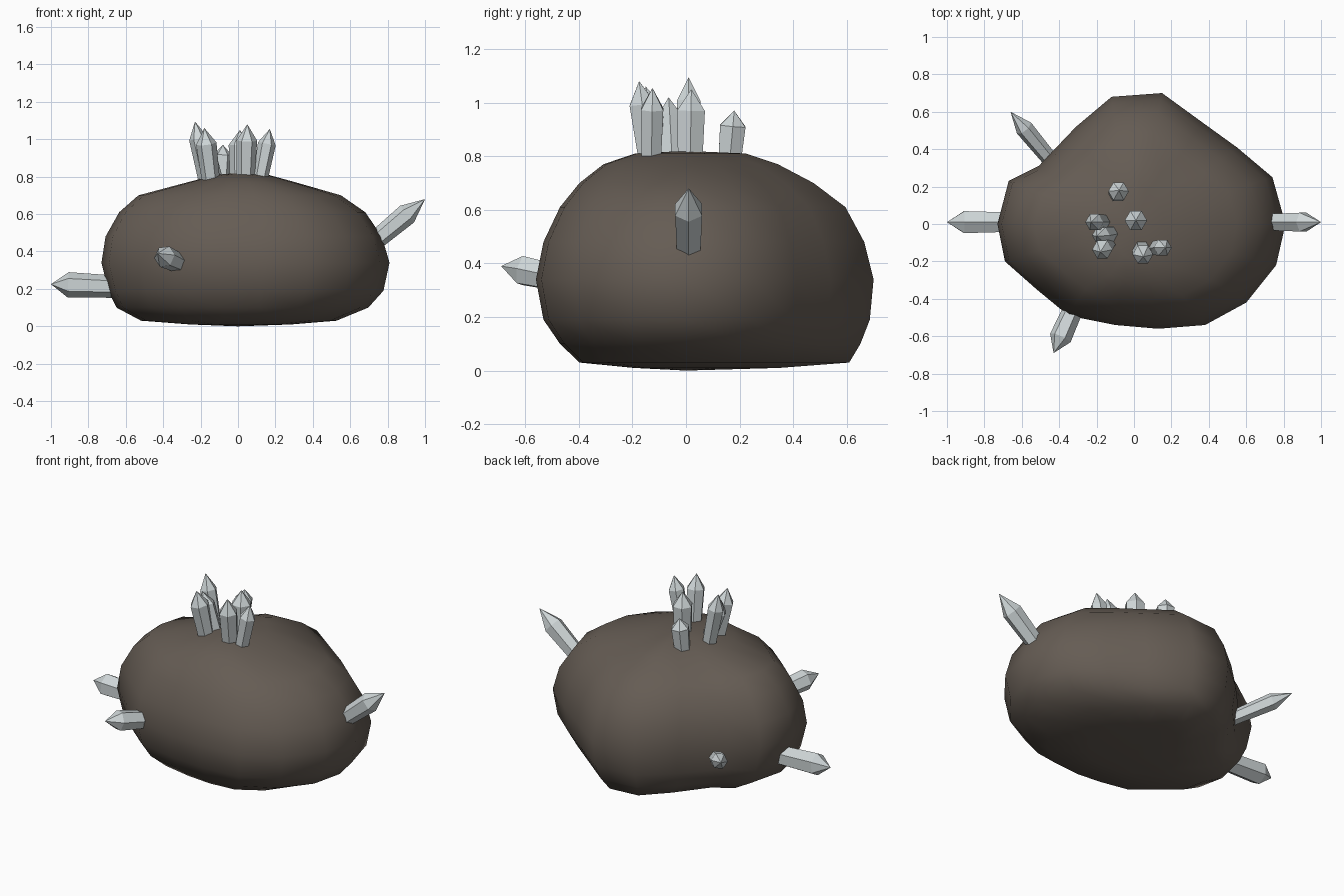
import bpy
import bmesh
from math import cos, sin, pi, radians
from mathutils import Vector

default_cube = bpy.data.objects.get("Cube")
if default_cube:
    bpy.data.objects.remove(default_cube, do_unlink=True)


def make_material(name, color):
    material = bpy.data.materials.new(name)
    material.use_nodes = True
    material.diffuse_color = color
    material.node_tree.nodes["Principled BSDF"].inputs["Base Color"].default_value = color
    return material


def finish(bm, name, material):
    """Turn a bmesh into a linked object with one material."""
    bmesh.ops.recalc_face_normals(bm, faces=bm.faces)
    mesh = bpy.data.meshes.new(name)
    bm.to_mesh(mesh)
    bm.free()
    mesh.materials.append(material)
    obj = bpy.data.objects.new(name, mesh)
    bpy.context.collection.objects.link(obj)
    return obj


def loft(bm, rings, bottom, top):
    """Skin a stack of closed rings and close both ends with a fan."""
    loops = [[bm.verts.new(point) for point in ring] for ring in rings]
    count = len(loops[0])
    for low, high in zip(loops, loops[1:]):
        for i in range(count):
            j = (i + 1) % count
            bm.faces.new((low[i], low[j], high[j], high[i]))
    for loop, pole in ((loops[0], bottom), (loops[-1], top)):
        tip = bm.verts.new(pole)
        for i in range(count):
            bm.faces.new((loop[i], loop[(i + 1) % count], tip))


rock_brown = make_material("rock brown", (0.13, 0.107, 0.088, 1))
crystal_gray = make_material("crystal pale gray", (0.62, 0.67, 0.68, 1))

# Boulder: widest outline in plan, then scaled at each height
outline = [
    (.81, 0), (.76, -.22), (.6, -.42), (.38, -.54), (.13, -.56), (-.1, -.54),
    (-.35, -.49), (-.52, -.35), (-.69, -.2), (-.73, 0), (-.67, .23),
    (-.51, .31), (-.31, .52), (-.12, .68), (.15, .7), (.37, .54),
    (.55, .41), (.74, .25),
]
# Height, then the scale towards -x, +x, -y and +y
levels = [
    (.01, .35, .35, .35, .5),
    (.03, .71, .65, .71, .87),
    (.1, .89, .86, .84, .93),
    (.19, .95, .96, .95, .98),
    (.34, 1, 1, 1, 1),
    (.48, .97, .95, .95, .95),
    (.61, .87, .84, .84, .85),
    (.7, .73, .68, .71, .68),
    (.77, .37, .38, .55, .49),
    (.81, .16, .2, .34, .32),
]
rings = []
for z, left, right, front, back in levels:
    rings.append([(x * (right if x > 0 else left),
                   y * (back if y > 0 else front), z) for x, y in outline])
bm = bmesh.new()
loft(bm, rings, (0, 0, 0), (0, 0, .82))
boulder = finish(bm, "boulder", rock_brown)
bpy.ops.object.select_all(action="DESELECT")
boulder.select_set(True)
bpy.context.view_layer.objects.active = boulder
bpy.ops.object.shade_smooth_by_angle(angle=radians(70))


def crystal(name, base, tip, radius, shoulder):
    """Six-sided prism, slightly flared, ending in a point."""
    base, tip = Vector(base), Vector(tip)
    axis = tip - base
    side = axis.cross(Vector((0, 1, 0))).normalized()
    up = axis.cross(side).normalized()
    shape = []
    for along, width in ((0, .85), (shoulder, 1)):
        center = base + axis * along
        shape.append([center + (side * cos(i * pi / 3) + up * sin(i * pi / 3))
                      * radius * width for i in range(6)])
    bm = bmesh.new()
    loft(bm, shape, base, tip)
    finish(bm, name, crystal_gray)


# Crystals on the crown
crown = [
    ((-.09, .16, .75), (-.08, .18, .97), .055),
    ((.01, .015, .74), (.01, .02, 1.05), .06),
    ((-.16, .01, .74), (-.23, .01, 1.095), .05),
    ((-.11, -.05, .74), (-.2, -.065, 1.02), .05),
    ((-.14, -.1, .74), (-.18, -.15, 1.06), .055),
    ((.04, -.13, .75), (.05, -.175, 1.08), .055),
    ((.11, -.13, .75), (.17, -.125, 1.055), .048),
]
for number, (base, tip, radius) in enumerate(crown, 1):
    crystal(f"crown_crystal_{number}", base, tip, radius, .74)

# Crystals growing out of the sides
crystal("right_crystal", (-.6, .01, .21), (-1, .01, .225), .068, .77)
crystal("left_crystal", (.7, .01, .43), (1, .01, .68), .058, .68)
crystal("front_crystal", (-.3, -.4, .33), (-.43, -.69, .39), .06, .72)
crystal("back_crystal", (-.42, .31, .25), (-.66, .6, .39), .048, .7)
